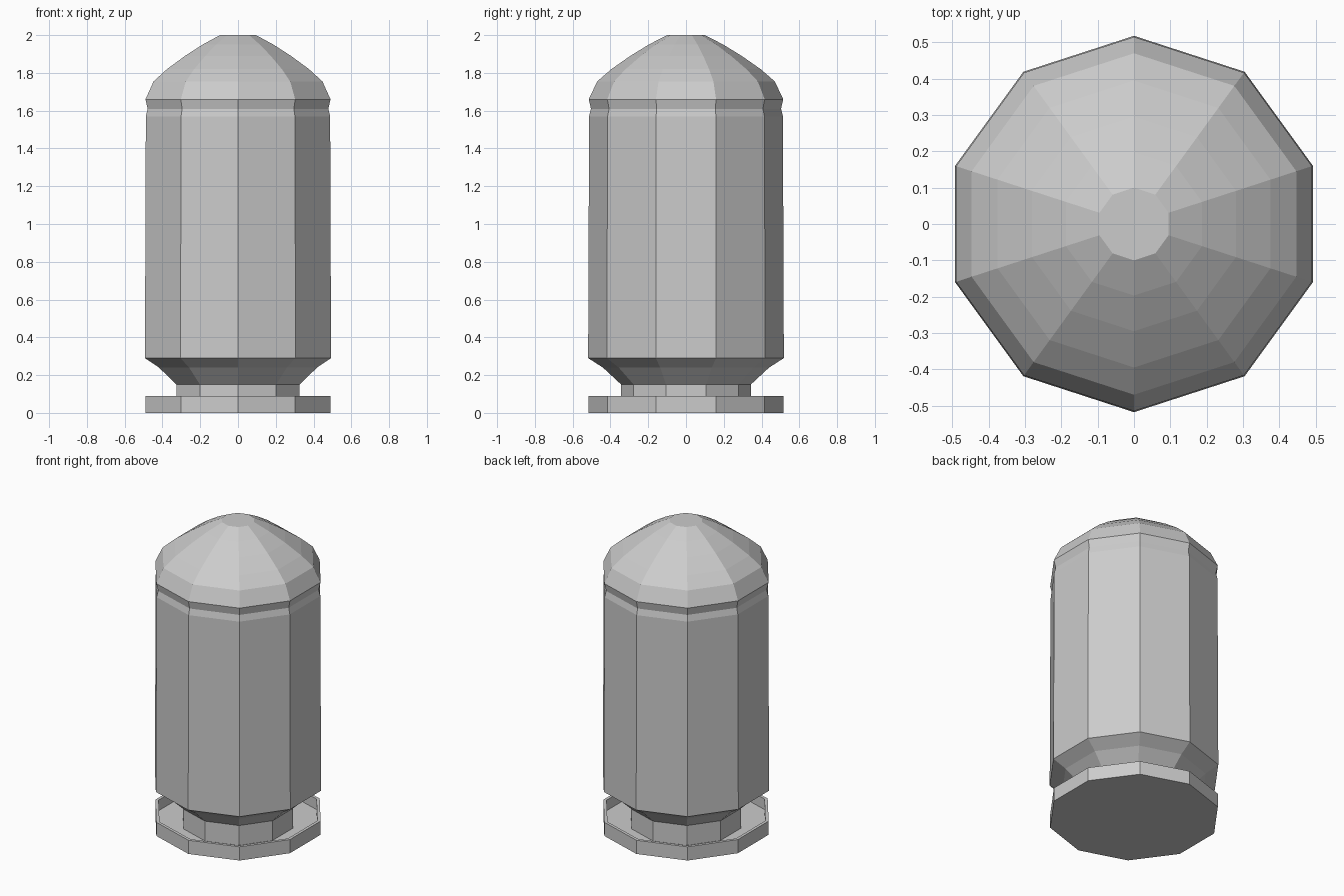
import bpy, bmesh
from math import cos, sin, pi

if "Cube" in bpy.data.objects:
    bpy.data.objects.remove(bpy.data.objects["Cube"])

SIDES = 10


def lathe(name, profile, cap_bottom=False, cap_top=False):
    """Spin (radius, z) points, bottom to top, into a flat-faced ten-sided part."""
    bm = bmesh.new()
    rings = []
    for r, z in profile:
        angles = [pi / 2 + 2 * pi * i / SIDES for i in range(SIDES)]
        rings.append([bm.verts.new((r * cos(a), r * sin(a), z)) for a in angles])
    for low, high in zip(rings, rings[1:]):
        for i in range(SIDES):
            j = (i + 1) % SIDES
            bm.faces.new((low[i], low[j], high[j], high[i]))
    if cap_bottom:
        bm.faces.new(rings[0][::-1])
    if cap_top:
        bm.faces.new(rings[-1])
    mesh = bpy.data.meshes.new(name)
    bm.to_mesh(mesh)
    bm.free()
    obj = bpy.data.objects.new(name, mesh)
    bpy.context.collection.objects.link(obj)
    return obj


# Case: rim with a recessed top, narrow neck, flared shoulder, long body
lathe("case", [
    (0.515, 0.0), (0.515, 0.09), (0.495, 0.09), (0.495, 0.02),
    (0.343, 0.02), (0.343, 0.15), (0.44, 0.24), (0.518, 0.29),
    (0.513, 1.57), (0.503, 1.61),
], cap_bottom=True)

# Rounded nose with a flat tip, joined at the shallow groove
lathe("nose", [
    (0.503, 1.61), (0.515, 1.66), (0.47, 1.755), (0.395, 1.82),
    (0.295, 1.89), (0.197, 1.95), (0.1, 2.0),
], cap_top=True)
